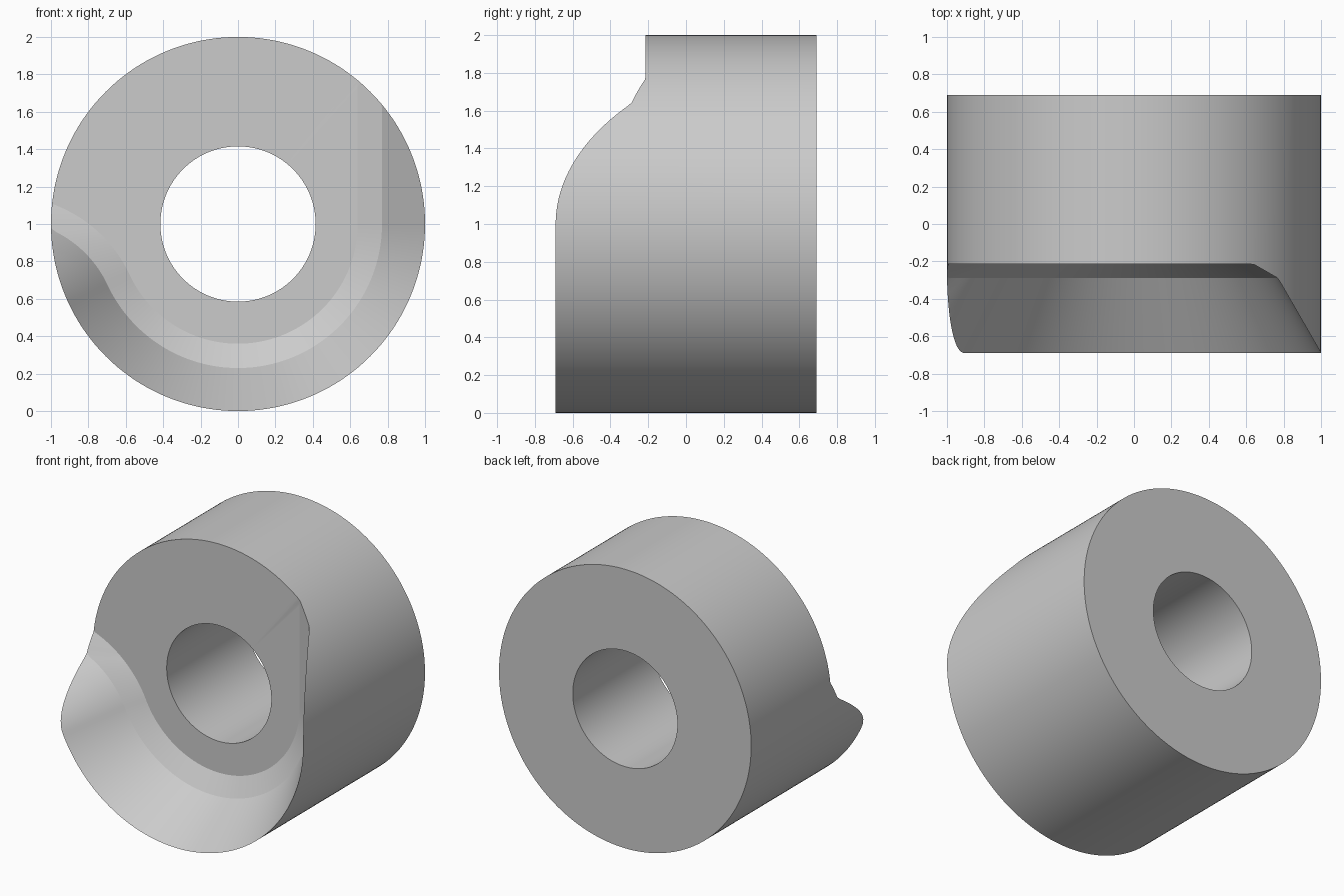
import bpy, bmesh, math
from math import cos, sin, radians, hypot

cube = bpy.data.objects.get("Cube")
if cube:
    bpy.data.objects.remove(cube, do_unlink=True)

STEPS = 288
OUTER, BORE, BACK = 1.0, 0.415, 0.69
TURN = radians(205)                 # where the pocket edge starts to flare out
FLARE = 1.37                        # distance of the flare centre from the axis
FLARE_X, FLARE_Z = FLARE * cos(TURN), FLARE * sin(TURN)
# Pocket section: (offset from the pocket centre, y)
SECTION = [(0.64, -0.215), (0.77, -0.29), (1.0, -0.69)]
LEVELS = [1.0, 0.94, 0.88, 0.82, 0.77, 0.64]


def offset(r, a):
    """Offset of a face point from the middle of the pocket path."""
    if a >= TURN:
        return r                    # round lower part
    if a <= math.pi / 2:
        return r * cos(a)           # straight wall running upwards
    return FLARE - hypot(r * cos(a) - FLARE_X, r * sin(a) - FLARE_Z)


def depth(s):
    """Height of the pocket surface at a given offset."""
    if s <= SECTION[0][0]:
        return SECTION[0][1]
    for (s0, y0), (s1, y1) in zip(SECTION, SECTION[1:]):
        if s <= s1:
            return y0 + (y1 - y0) * (s - s0) / (s1 - s0)
    return SECTION[-1][1]


def radius_at(level, a):
    """Radius along a ray where the offset reaches the level, kept on the part."""
    low, high = BORE, OUTER
    if offset(high, a) <= level:
        return high
    for _ in range(40):
        mid = (low + high) / 2
        if offset(mid, a) < level:
            low = mid
        else:
            high = mid
    return high


# Ring body: one closed section per angle, joined around the axis
bm = bmesh.new()
columns = []
for i in range(STEPS):
    a = math.tau * i / STEPS
    section = [(BORE, BACK), (OUTER, BACK)]
    for r in [OUTER] + [radius_at(level, a) for level in LEVELS] + [BORE]:
        section.append((r, depth(offset(r, a))))
    columns.append([bm.verts.new((r * cos(a), y, 1 + r * sin(a))) for r, y in section])

for i, col in enumerate(columns):
    nxt = columns[(i + 1) % STEPS]
    for j in range(len(col)):
        k = (j + 1) % len(col)
        bm.faces.new((col[j], col[k], nxt[k], nxt[j]))

bmesh.ops.remove_doubles(bm, verts=bm.verts, dist=0.0001)
bmesh.ops.recalc_face_normals(bm, faces=bm.faces)

mesh = bpy.data.meshes.new("pocketed_ring")
bm.to_mesh(mesh)
bm.free()
ring = bpy.data.objects.new("pocketed_ring", mesh)
bpy.context.collection.objects.link(ring)

# Plain grey finish
grey = bpy.data.materials.new("light_grey")
grey.use_nodes = True
colour = (0.6, 0.6, 0.6, 1)
grey.diffuse_color = colour
grey.node_tree.nodes["Principled BSDF"].inputs["Base Color"].default_value = colour
mesh.materials.append(grey)

# Smooth curves with crisp edges
bpy.context.view_layer.objects.active = ring
ring.select_set(True)
bpy.ops.object.shade_smooth_by_angle(angle=radians(22))
